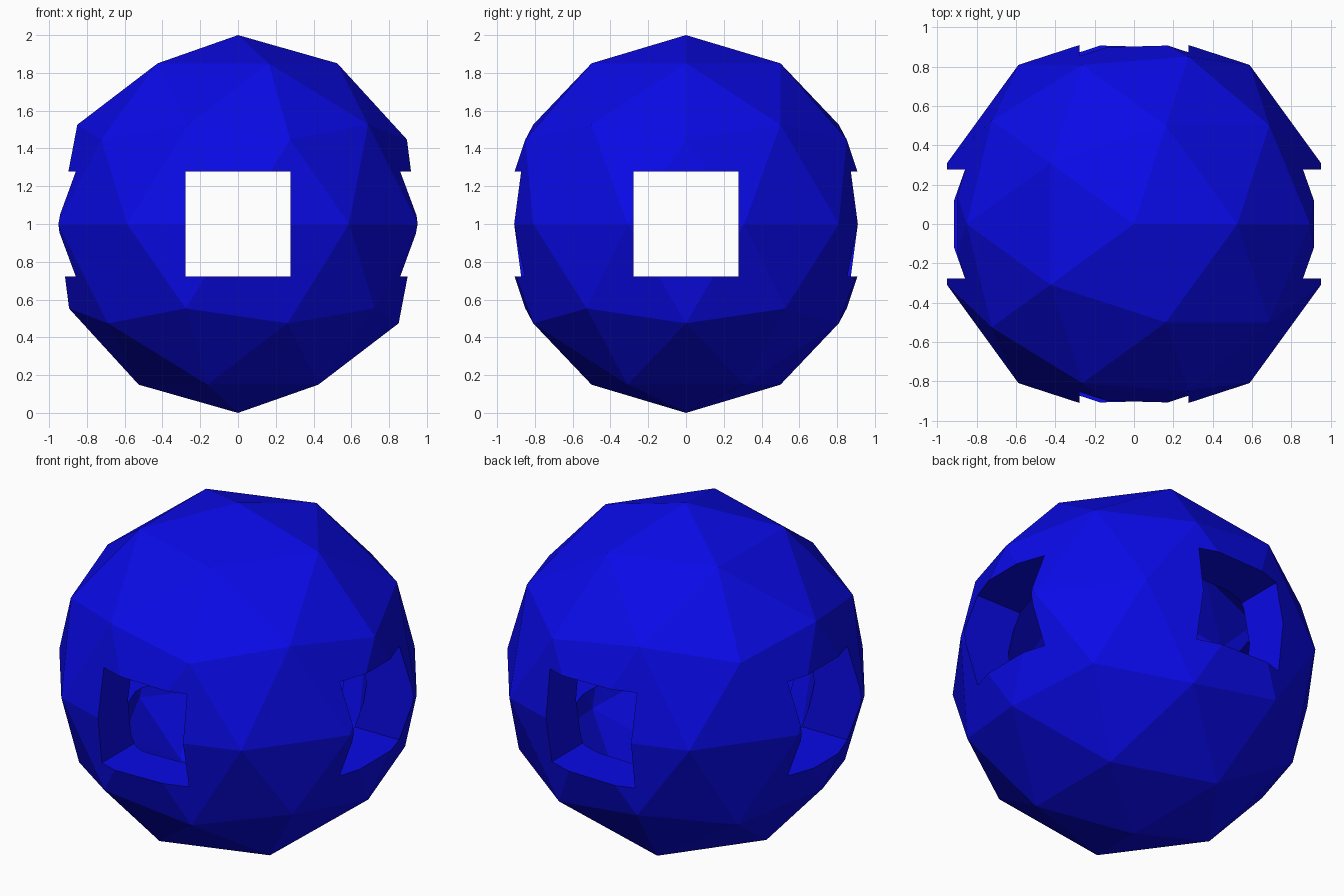
import bpy

if "Cube" in bpy.data.objects:
    bpy.data.objects.remove(bpy.data.objects["Cube"])

RADIUS = 1.0
INNER = 0.72       # cavity radius
HOLE = 0.556       # side of the square windows
CENTRE = (0, 0, 1)


def ball(name, radius):
    bpy.ops.mesh.primitive_ico_sphere_add(subdivisions=2, radius=radius, location=CENTRE)
    obj = bpy.context.object
    obj.name = name
    return obj


def window_bar(name, size):
    bpy.ops.mesh.primitive_cube_add(size=1, location=CENTRE)
    obj = bpy.context.object
    obj.name = name
    obj.scale = size
    bpy.ops.object.transform_apply(location=False, rotation=False, scale=True)
    return obj


# Faceted outer ball
shell = ball("hollow_ball", RADIUS)

# Inner cavity and two square tunnels, left-right and front-back
cutters = [
    ball("cavity_cutter", INNER),
    window_bar("side_window_cutter", (3, HOLE, HOLE)),
    window_bar("front_window_cutter", (HOLE, 3, HOLE)),
]

bpy.ops.object.select_all(action='DESELECT')
shell.select_set(True)
bpy.context.view_layer.objects.active = shell
for cutter in cutters:
    cutter.hide_render = True
    mod = shell.modifiers.new(cutter.name, 'BOOLEAN')
    mod.operation = 'DIFFERENCE'
    mod.solver = 'EXACT'
    mod.object = cutter
    bpy.ops.object.modifier_apply(modifier=mod.name)
for cutter in cutters:
    bpy.data.objects.remove(cutter, do_unlink=True)

# Blue colour
blue = bpy.data.materials.new("blue")
blue.diffuse_color = (0.003, 0.003, 0.8, 1)
blue.use_nodes = True
blue.node_tree.nodes["Principled BSDF"].inputs["Base Color"].default_value = blue.diffuse_color
shell.data.materials.clear()
shell.data.materials.append(blue)
for poly in shell.data.polygons:
    poly.material_index = 0
    poly.use_smooth = False
